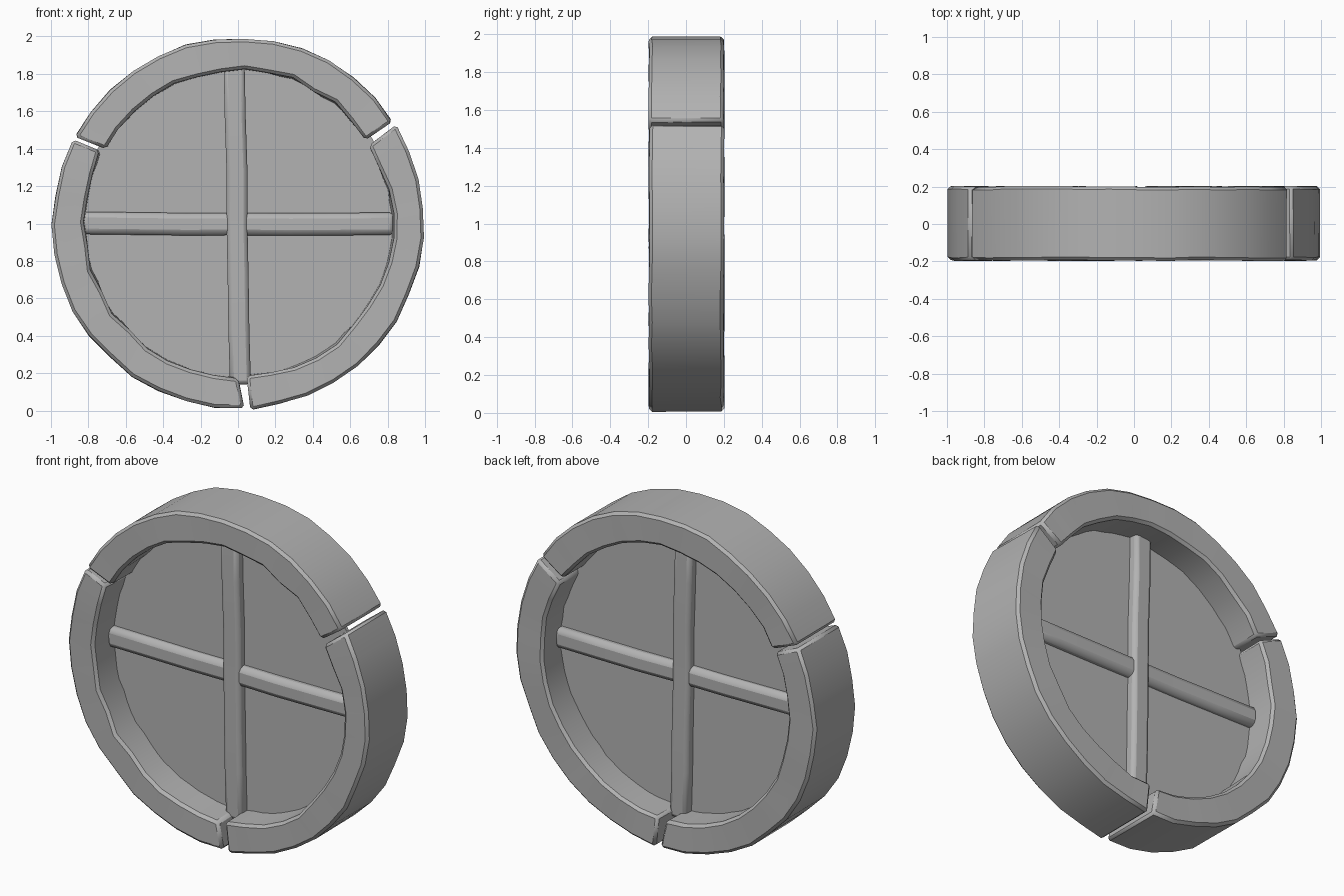
import bpy, bmesh, math, random
from mathutils import Vector

random.seed(4)
cube = bpy.data.objects.get("Cube")
if cube:
    bpy.data.objects.remove(cube, do_unlink=True)

# One plain stone grey for everything
grey = bpy.data.materials.new("stone_grey")
grey.use_nodes = True
colour = (0.45, 0.45, 0.45, 1)
grey.diffuse_color = colour
grey.node_tree.nodes["Principled BSDF"].inputs["Base Color"].default_value = colour


def loft(name, sections, bevel, segments=1):
    """Skin a list of four-cornered sections, cap the ends and soften the edges."""
    bm = bmesh.new()
    rings = [[bm.verts.new(p) for p in section] for section in sections]
    for a, b in zip(rings, rings[1:]):
        for i in range(4):
            j = (i + 1) % 4
            bm.faces.new((a[i], a[j], b[j], b[i]))
    bm.faces.new(rings[0])
    bm.faces.new(rings[-1])
    bmesh.ops.recalc_face_normals(bm, faces=bm.faces)
    mesh = bpy.data.meshes.new(name)
    bm.to_mesh(mesh)
    bm.free()
    obj = bpy.data.objects.new(name, mesh)
    bpy.context.collection.objects.link(obj)
    mod = obj.modifiers.new("worn_edges", 'BEVEL')
    mod.width = bevel
    mod.segments = segments
    mod.limit_method = 'ANGLE'
    mod.angle_limit = math.radians(45)
    finish(obj)
    return obj


def finish(obj):
    obj.data.materials.append(grey)
    bpy.ops.object.select_all(action='DESELECT')
    obj.select_set(True)
    bpy.context.view_layer.objects.active = obj
    bpy.ops.object.shade_smooth_by_angle(angle=math.radians(35))


def jitter(amount):
    return random.uniform(-amount, amount)


def polar(radius, degrees, y):
    a = math.radians(degrees)
    return Vector((radius * math.cos(a), y, 1 + radius * math.sin(a)))


# Curved frame block; its ends are cut at slightly different inner and outer angles
def frame_block(name, inner, outer, steps=13):
    sections = []
    for k in range(steps + 1):
        t = k / steps
        ai = inner[0] + (inner[1] - inner[0]) * t
        ao = outer[0] + (outer[1] - outer[0]) * t
        ro = 0.993 + jitter(0.006)
        sections.append([
            polar(0.825 + jitter(0.014), ai, -0.195 + jitter(0.004)),
            polar(ro + jitter(0.004), ao, -0.195 + jitter(0.004)),
            polar(ro, ao, 0.2 + jitter(0.004)),
            polar(0.812 + jitter(0.006), ai, 0.2 + jitter(0.004))])
    return loft(name, sections, 0.016)


frame_block("frame_top", (33.2, 150.6), (33.4, 152.0))
frame_block("frame_right", (152.2, 270.0), (153.0, 272.0))
frame_block("frame_left", (-86.8, 30.8), (-86.2, 32.0))

# Thin round pane
bpy.ops.mesh.primitive_cylinder_add(vertices=64, radius=0.85, depth=0.02,
                                    location=(0, 0, 1), rotation=(math.pi / 2, 0, 0))
pane = bpy.context.object
pane.name = "pane"
finish(pane)


# Worn glazing bars crossing the pane on both sides
def bar(name, start, end, side, depth, bevel, steps=6):
    start, end, side = Vector(start), Vector(end), Vector(side)
    sections = []
    for k in range(steps + 1):
        mid = start.lerp(end, k / steps) + side * jitter(0.06)
        y = Vector((0, depth + jitter(0.003), 0))
        sections.append([mid - side - y, mid + side - y, mid + side + y, mid - side + y])
    return loft(name, sections, bevel, 2)


bar("upright_bar", (-0.018, 0, 1.85), (0.012, 0, 0.14), (0.056, 0, 0), 0.066, 0.022)
bar("cross_bar", (-0.84, 0, 1.0), (0.84, 0, 0.998), (0, 0, 0.06), 0.056, 0.03)
